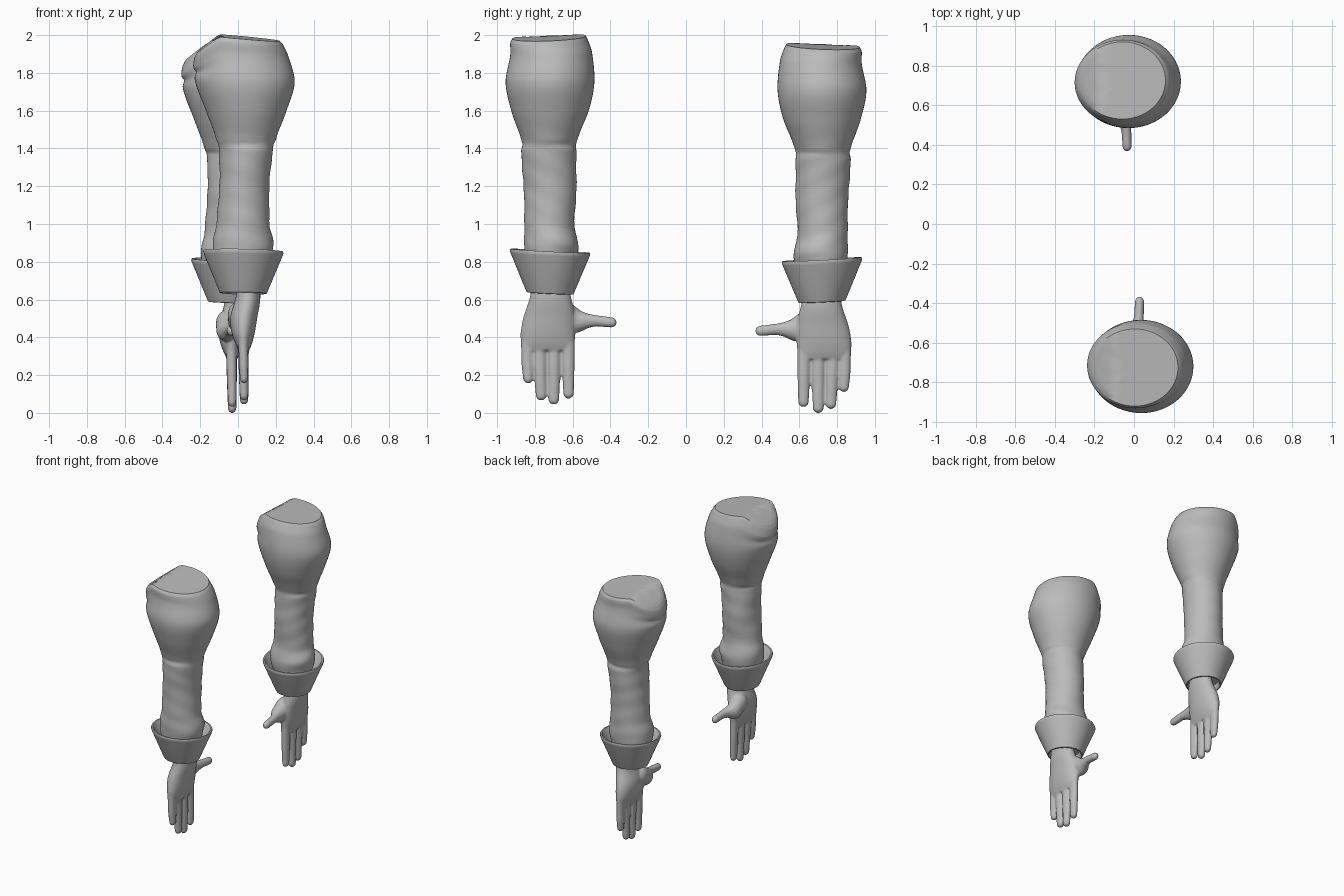
import bpy, bmesh, math
from mathutils import Vector, Matrix

cube = bpy.data.objects.get("Cube")
if cube:
    bpy.data.objects.remove(cube, do_unlink=True)

grey = bpy.data.materials.new("plain_grey")
grey.use_nodes = True
COLOUR = (0.5, 0.5, 0.5, 1)
grey.diffuse_color = COLOUR
grey.node_tree.nodes["Principled BSDF"].inputs["Base Color"].default_value = COLOUR


def smoothstep(a, b, v):
    t = min(1, max(0, (v - a) / (b - a)))
    return t * t * (3 - 2 * t)


def bump(v, centre, width):
    return math.exp(-((v - centre) / width) ** 2)


def loft(bm, rows, segments=48, shape=None):
    """Bridge elliptical rings given as (z, x min, x max, y min, y max)."""
    previous = None
    for z, x0, x1, y0, y1 in rows:
        ring = []
        for i in range(segments):
            a = math.tau * i / segments
            k, dz = 1, 0
            if shape:
                k = shape(a, z)
            co = Vector(((x0 + x1) / 2 + (x1 - x0) / 2 * k * math.cos(a),
                         (y0 + y1) / 2 + (y1 - y0) / 2 * k * math.sin(a), z))
            ring.append(bm.verts.new(co))
        if previous:
            for i in range(segments):
                j = (i + 1) % segments
                bm.faces.new((previous[i], previous[j], ring[j], ring[i]))
        else:
            bm.faces.new(ring[::-1])
        previous = ring
    bm.faces.new(previous)


def refine(rows, steps=8):
    """Smooth interpolation through the rows."""
    n = len(rows)

    def slope(i, c):
        a, b = rows[max(i - 1, 0)], rows[min(i + 1, n - 1)]
        return (b[c] - a[c]) / (b[0] - a[0])

    out = []
    for i in range(n - 1):
        p, q = rows[i], rows[i + 1]
        h = q[0] - p[0]
        for s in range(steps):
            t = s / steps
            row = [p[0] + h * t]
            for c in range(1, 5):
                row.append((2 * t**3 - 3 * t**2 + 1) * p[c] + (3 * t**2 - 2 * t**3) * q[c]
                           + h * (t**3 - 2 * t**2 + t) * slope(i, c)
                           + h * (t**3 - t**2) * slope(i + 1, c))
            out.append(row)
    return out + [list(rows[-1])]


def chain(bm, points, flat=0.85, steps=14):
    """Tapered rounded limb through (x, y, z, radius) points."""
    for p, q in zip(points, points[1:]):
        for s in range(steps + 1):
            x, y, z, r = Vector(p).lerp(Vector(q), s / steps)
            m = Matrix.Translation((x, y, z)) @ Matrix.Diagonal((flat, 1, 1, 1))
            bmesh.ops.create_icosphere(bm, subdivisions=3, radius=r, matrix=m)


def finish(bm, name, back):
    """Place the part on the front arm or on the mirrored, lower back arm."""
    if back:
        for v in bm.verts:
            v.co = Vector((v.co.x - 0.063, -v.co.y, v.co.z - 0.045))
    bmesh.ops.recalc_face_normals(bm, faces=bm.faces)
    mesh = bpy.data.meshes.new(name)
    bm.to_mesh(mesh)
    bm.free()
    obj = bpy.data.objects.new(name, mesh)
    bpy.context.collection.objects.link(obj)
    mesh.materials.append(grey)
    bpy.ops.object.select_all(action="DESELECT")
    obj.select_set(True)
    bpy.context.view_layer.objects.active = obj
    bpy.ops.object.shade_smooth_by_angle(angle=math.radians(40))
    return obj


# Puffed upper sleeve and narrow forearm sleeve
SLEEVE = [(0.75, -0.10, 0.15, -0.84, -0.59), (0.84, -0.13, 0.18, -0.855, -0.575),
          (0.90, -0.135, 0.19, -0.855, -0.57), (0.99, -0.115, 0.167, -0.855, -0.59),
          (1.20, -0.10, 0.167, -0.86, -0.58), (1.38, -0.10, 0.183, -0.872, -0.58),
          (1.45, -0.115, 0.20, -0.875, -0.575), (1.60, -0.17, 0.257, -0.925, -0.515),
          (1.75, -0.225, 0.30, -0.955, -0.485), (1.89, -0.237, 0.267, -0.93, -0.498),
          (1.95, -0.23, 0.24, -0.93, -0.52), (1.97, -0.215, 0.222, -0.92, -0.53)]


def folds(a, z):
    lower = 1 - smoothstep(1.4, 1.55, z)
    wave = 0.02 * math.sin(2 * a + 16 * z) * math.sin(34 * z + 1.5 * math.sin(a))
    crease = -0.05 * bump(z, 1.42, 0.018) * (0.6 + 0.4 * math.sin(3 * a))
    tuck = -0.05 * bump(z, 1.83, 0.03) * max(0, -math.cos(a)) ** 2
    return 1 + lower * wave + crease + tuck


def build_sleeve(back):
    bm = bmesh.new()
    rows = refine(SLEEVE)
    z, x0, x1, y0, y1 = SLEEVE[-1]
    cx, cy = (x0 + x1) / 2, (y0 + y1) / 2
    for k in (0.85, 0.65, 0.45, 0.25, 0.08):
        rows.append((z, cx + (x0 - cx) * k, cx + (x1 - cx) * k,
                     cy + (y0 - cy) * k, cy + (y1 - cy) * k))
    loft(bm, rows, 56, folds)
    # slanted shoulder opening
    for v in bm.verts:
        x, y, z = v.co
        drop = 0.09 * (x + 0.1) if x > -0.1 else 0.75 * (-0.1 - x)
        top = 1.998 - drop + 0.04 * (y + 0.72)
        v.co.z += smoothstep(1.72, 1.97, z) * (top - 1.97)
    finish(bm, ("back" if back else "front") + "_sleeve", back)


# Flared cuff with a hollow rim
def build_cuff(back):
    bm = bmesh.new()
    rows = []
    for z, r in ((0.675, 0.105), (0.64, 0.11), (0.632, 0.116), (0.634, 0.124), (0.645, 0.129),
                 (0.835, 0.208), (0.85, 0.213), (0.858, 0.21), (0.858, 0.2),
                 (0.848, 0.192), (0.74, 0.145)):
        rows.append((z, 0.028 - r, 0.028 + r, -0.72 - r, -0.72 + r))
    loft(bm, rows, 56)
    for v in bm.verts:
        v.co.z -= 0.05 * (v.co.y + 0.72) + 0.02 * (v.co.x - 0.028)
    finish(bm, ("back" if back else "front") + "_cuff", back)


# Open hand: palm, four fingers and a thumb fused together
PALM = [(0.33, 0.005, 0.06, -0.86, -0.60), (0.37, -0.015, 0.075, -0.873, -0.59),
        (0.43, -0.035, 0.09, -0.875, -0.585), (0.51, -0.04, 0.103, -0.86, -0.585),
        (0.60, -0.015, 0.118, -0.83, -0.605), (0.68, 0.0, 0.115, -0.815, -0.625)]
# base y, tip y, tip z, base radius
FINGERS = [(-0.842, -0.836, 0.155, 0.034), (-0.778, -0.767, 0.065, 0.037),
           (-0.70, -0.70, 0.043, 0.037), (-0.624, -0.622, 0.075, 0.036)]


def build_hand(back):
    bm = bmesh.new()
    loft(bm, refine(PALM, 5), 40)
    for base, tip, low, r in FINGERS:
        end = r * 0.8
        chain(bm, [(0.028, base, 0.40, r), (0.03, (base + tip) / 2, 0.25, r * 0.95),
                   (0.032, tip, low + end, end)], 0.8)
    chain(bm, [(0.005, -0.645, 0.52, 0.07), (0.0, -0.585, 0.485, 0.062),
               (0.015, -0.53, 0.487, 0.04), (0.024, -0.48, 0.488, 0.03),
               (0.028, -0.394, 0.479, 0.028)])
    hand = finish(bm, ("back" if back else "front") + "_hand", back)
    remesh = hand.modifiers.new("fuse", "REMESH")
    remesh.mode = "VOXEL"
    remesh.voxel_size = 0.007
    remesh.use_smooth_shade = True
    soften = hand.modifiers.new("soften", "SMOOTH")
    soften.factor = 0.5
    soften.iterations = 7


for is_back in (False, True):
    build_sleeve(is_back)
    build_cuff(is_back)
    build_hand(is_back)
